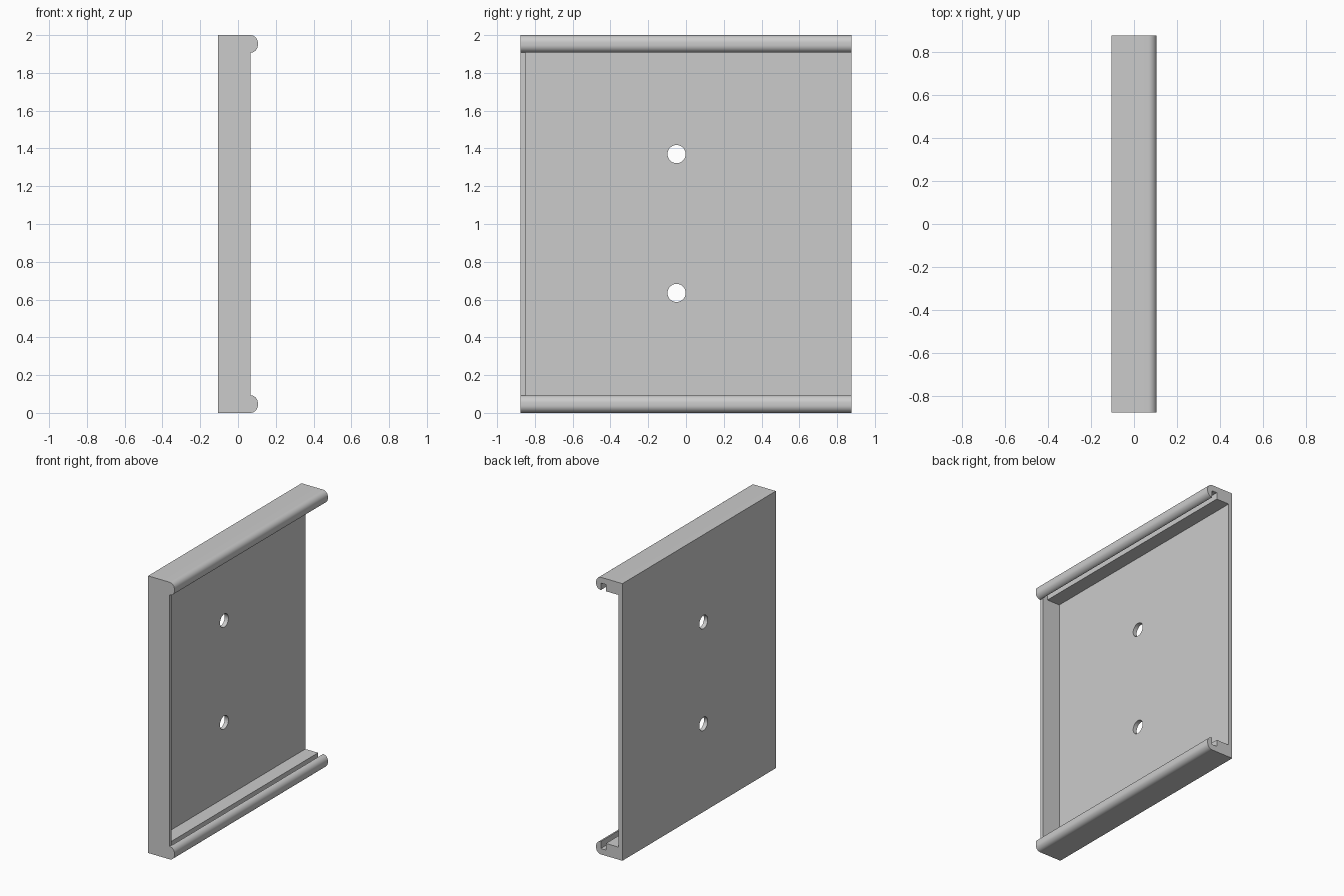
import bpy, bmesh, math
from mathutils import Vector

cube = bpy.data.objects.get("Cube")
if cube:
    bpy.data.objects.remove(cube, do_unlink=True)

HALF_Y, TOP = 0.875, 2.0
BACK, RIM, LIP = -0.105, 0.065, 0.04
PLATE, WALL = 0.03, 0.025

grey = bpy.data.materials.new("plain_grey")
grey.use_nodes = True
grey.diffuse_color = (0.6, 0.6, 0.6, 1)
grey.node_tree.nodes["Principled BSDF"].inputs["Base Color"].default_value = (0.6, 0.6, 0.6, 1)


def arc(cx, cz, r, start, end, n=10):
    angles = [math.radians(start + (end - start) * i / n) for i in range(n + 1)]
    return [(cx + r * math.cos(a), cz + r * math.sin(a)) for a in angles]


def mirrored(lower):
    """Complete a lower half profile with its reflection about mid height."""
    return lower + [(x, TOP - z) for x, z in reversed(lower)]


def extrude_profile(name, profile, y0, y1):
    bm = bmesh.new()
    face = bm.faces.new([bm.verts.new((x, y0, z)) for x, z in profile])
    moved = bmesh.ops.extrude_face_region(bm, geom=[face])["geom"]
    verts = [v for v in moved if isinstance(v, bmesh.types.BMVert)]
    bmesh.ops.translate(bm, vec=Vector((0, y1 - y0, 0)), verts=verts)
    bmesh.ops.recalc_face_normals(bm, faces=bm.faces)
    mesh = bpy.data.meshes.new(name)
    bm.to_mesh(mesh)
    bm.free()
    mesh.materials.append(grey)
    obj = bpy.data.objects.new(name, mesh)
    bpy.context.collection.objects.link(obj)
    return obj


def cut(target, cutter):
    cutter.hide_render = True
    mod = target.modifiers.new("cut", "BOOLEAN")
    mod.operation, mod.solver, mod.object = "DIFFERENCE", "EXACT", cutter
    bpy.ops.object.select_all(action="DESELECT")
    bpy.context.view_layer.objects.active = target
    target.select_set(True)
    bpy.ops.object.modifier_apply(modifier=mod.name)
    bpy.data.objects.remove(cutter, do_unlink=True)


# Solid body with rounded lips along the top and bottom
outline = [(BACK, 0)] + arc(RIM, LIP, LIP, -90, 0) + arc(RIM, 0.053, LIP, 0, 90)
holder = extrude_profile("sliding_holder", mirrored(outline), -HALF_Y, HALF_Y)

# Open cavity with a groove behind each lip, leaving the front end wall
inner = BACK + PLATE
cavity = [(inner, 0.09), (0.027, 0.09), (0.027, 0.042), (0.068, 0.042)]
cut(holder, extrude_profile("cavity_cutter", mirrored(cavity), -HALF_Y + WALL, HALF_Y + 0.2))

# Two screw holes through the back plate
for z in (0.635, 1.37):
    bpy.ops.mesh.primitive_cylinder_add(vertices=40, radius=0.048, depth=0.1,
                                        location=(BACK + PLATE / 2, -0.05, z),
                                        rotation=(0, math.pi / 2, 0))
    hole = bpy.context.object
    hole.name = "screw_hole_cutter"
    hole.data.materials.append(grey)
    cut(holder, hole)

bpy.ops.object.select_all(action="DESELECT")
holder.select_set(True)
bpy.context.view_layer.objects.active = holder
bpy.ops.object.shade_smooth_by_angle(angle=math.radians(30))
